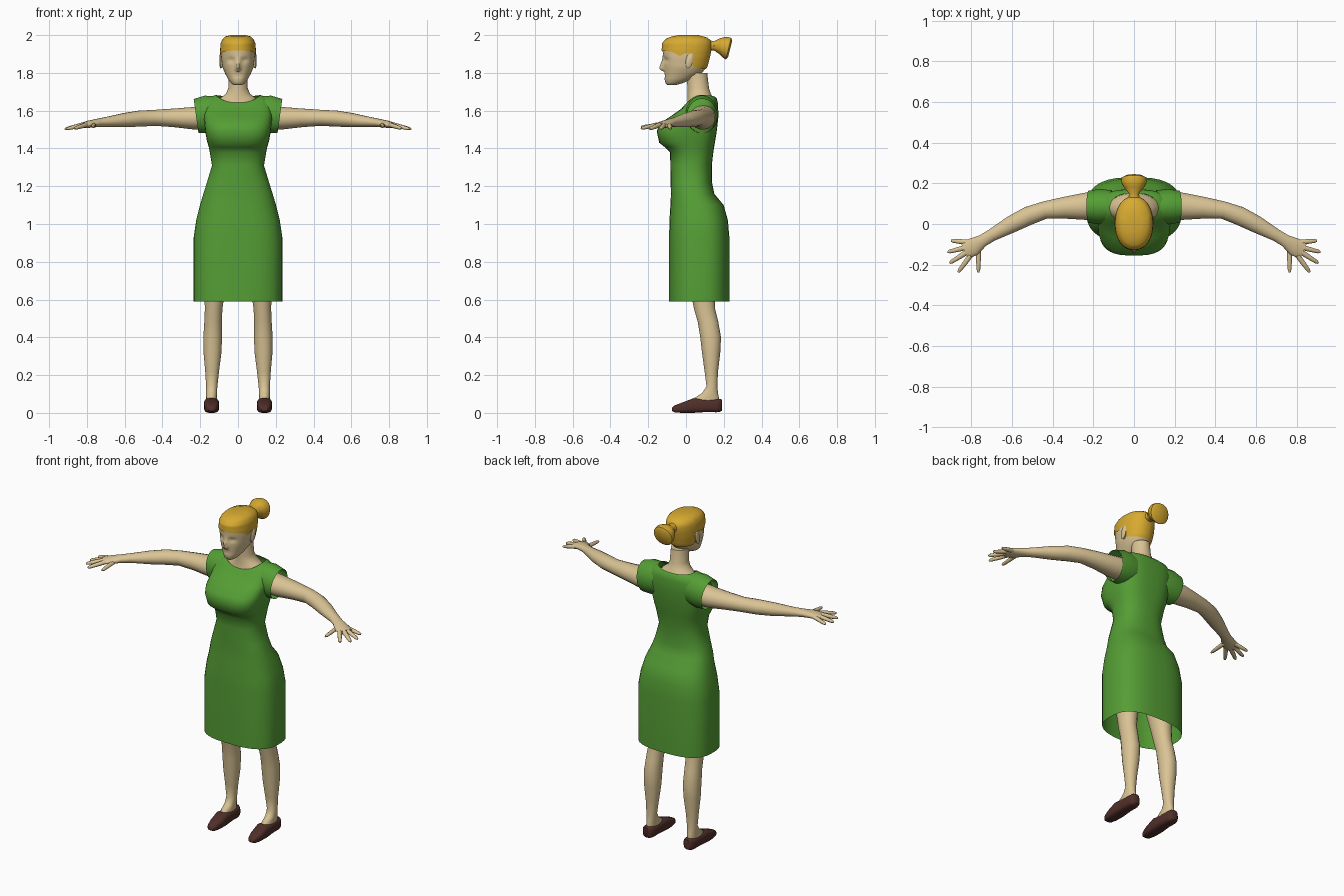
import bpy, bmesh, math
from mathutils import Vector


def material(name, rgb):
    m = bpy.data.materials.new(name)
    m.diffuse_color = (*rgb, 1)
    return m


SKIN = material("skin", (0.70, 0.55, 0.30))
GREEN = material("green_cloth", (0.09, 0.34, 0.035))
BLONDE = material("blonde", (0.68, 0.40, 0.03))
BROWN = material("brown_leather", (0.08, 0.028, 0.022))


def loft(name, rings, mat, caps=(True, True), mirror=False, angle=50):
    """Skin equal-length closed rings of points into one mesh."""
    bm = bmesh.new()
    rows = [[bm.verts.new(p) for p in r] for r in rings]
    n = len(rows[0])
    for a, b in zip(rows, rows[1:]):
        for i in range(n):
            j = (i + 1) % n
            bm.faces.new((a[i], a[j], b[j], b[i]))
    if caps[0]:
        bm.faces.new(rows[0][::-1])
    if caps[1]:
        bm.faces.new(rows[-1])
    bmesh.ops.recalc_face_normals(bm, faces=bm.faces)
    me = bpy.data.meshes.new(name)
    bm.to_mesh(me)
    bm.free()
    ob = bpy.data.objects.new(name, me)
    bpy.context.collection.objects.link(ob)
    me.materials.append(mat)
    if mirror:
        ob.modifiers.new("mirror", "MIRROR").use_clip = False
    bpy.ops.object.select_all(action="DESELECT")
    ob.select_set(True)
    bpy.context.view_layer.objects.active = ob
    bpy.ops.object.shade_smooth_by_angle(angle=math.radians(angle))
    return ob


def unit(count, n=2.0):
    """Points of a unit superellipse."""
    out = []
    for i in range(count):
        t = 2 * math.pi * (i + 0.5) / count
        c, s = math.cos(t), math.sin(t)
        out.append((math.copysign(abs(c) ** (2 / n), c), math.copysign(abs(s) ** (2 / n), s)))
    return out


def interp(table, v):
    """Piecewise linear lookup in rows of (key, values...)."""
    if v <= table[0][0]:
        return table[0][1:]
    for a, b in zip(table, table[1:]):
        if v <= b[0]:
            f = (v - a[0]) / (b[0] - a[0])
            return tuple(p + (q - p) * f for p, q in zip(a[1:], b[1:]))
    return table[-1][1:]


def flat_ring(z, hw, y0, y1, xc=0.0, n=2.0, count=24):
    return [(xc + hw * c, (y0 + y1) / 2 + (y1 - y0) / 2 * s, z) for c, s in unit(count, n)]


def tube(name, stations, mat, count=16, caps=(True, True)):
    """Mirrored tube through (x, y, z, side radius, up radius)."""
    pts = [Vector(s[:3]) for s in stations]
    rings = []
    for i, s in enumerate(stations):
        t = (pts[min(i + 1, len(pts) - 1)] - pts[max(i - 1, 0)]).normalized()
        side = t.cross(Vector((0, 0, 1))).normalized()
        up = side.cross(t)
        rings.append([pts[i] + side * s[3] * c + up * s[4] * d for c, d in unit(count)])
    return loft(name, rings, mat, caps, True)


# Dress: front z, side z, back z, half width, front y, back y, squareness
dress = [
    (0.59, 0.59, 0.59, 0.235, -0.09, 0.23, 2.7), (0.93, 0.93, 0.93, 0.235, -0.09, 0.23, 2.7),
    (1.02, 1.02, 1.02, 0.222, -0.088, 0.222, 2.6), (1.10, 1.10, 1.10, 0.202, -0.083, 0.20, 2.5),
    (1.16, 1.16, 1.16, 0.184, -0.08, 0.15, 2.5), (1.22, 1.22, 1.22, 0.165, -0.082, 0.138, 2.4),
    (1.31, 1.31, 1.31, 0.138, -0.083, 0.137, 2.4), (1.38, 1.38, 1.38, 0.150, -0.085, 0.145, 2.5),
    (1.405, 1.41, 1.41, 0.156, -0.11, 0.15, 2.7), (1.43, 1.44, 1.44, 0.165, -0.142, 0.155, 2.9),
    (1.49, 1.49, 1.49, 0.174, -0.155, 0.163, 3.0), (1.53, 1.53, 1.53, 0.178, -0.142, 0.168, 2.9),
    (1.575, 1.58, 1.58, 0.182, -0.075, 0.171, 2.8), (1.61, 1.64, 1.635, 0.176, -0.025, 0.17, 2.8),
    (1.63, 1.672, 1.665, 0.150, -0.008, 0.163, 2.6), (1.642, 1.683, 1.675, 0.118, 0.005, 0.153, 2.3)]
rings = []
for zf, zs, zb, hw, y0, y1, n in dress:
    rings.append([(hw * c, (y0 + y1) / 2 + (y1 - y0) / 2 * s,
                   zs + ((zb if s > 0 else zf) - zs) * s * s) for c, s in unit(36, n)])
loft("dress", rings, GREEN, (False, False))

# Cap sleeves
tube("cap_sleeve", [(0.11, 0.085, 1.585, 0.082, 0.095), (0.165, 0.085, 1.58, 0.088, 0.101),
                    (0.222, 0.085, 1.572, 0.080, 0.092)], GREEN, 20, (False, False))

# Arms with flattened palms
tube("arm", [(0.15, 0.09, 1.565, 0.07, 0.065), (0.24, 0.087, 1.56, 0.068, 0.06),
             (0.34, 0.080, 1.562, 0.055, 0.050), (0.44, 0.068, 1.562, 0.044, 0.043),
             (0.52, 0.040, 1.558, 0.047, 0.043), (0.60, 0.0, 1.550, 0.043, 0.038),
             (0.70, -0.055, 1.540, 0.031, 0.026), (0.745, -0.082, 1.535, 0.031, 0.022),
             (0.79, -0.112, 1.528, 0.045, 0.019), (0.832, -0.133, 1.521, 0.043, 0.013)], SKIN)

# Spread fingers and thumb: base x, y and tip x, y, z
digits = {"little_finger": (0.815, -0.09, 0.90, -0.082, 1.506),
          "ring_finger": (0.825, -0.115, 0.917, -0.138, 1.502),
          "middle_finger": (0.825, -0.14, 0.907, -0.192, 1.503),
          "index_finger": (0.805, -0.155, 0.865, -0.237, 1.506),
          "thumb": (0.765, -0.115, 0.766, -0.238, 1.515)}
for name, (bx, by, tx, ty, tz) in digits.items():
    a, b = Vector((bx, by, 1.525)), Vector((tx, ty, tz))
    tube(name, [(*a.lerp(b, f), r, r * 0.9) for f, r in
                ((0, 0.014), (0.5, 0.0125), (0.88, 0.010), (1, 0.005))], SKIN, 8)

# Legs: z, half width, front y, back y, centre x
legs = [(0.03, 0.028, 0.03, 0.175, 0.14), (0.08, 0.029, 0.045, 0.175, 0.14),
        (0.105, 0.029, 0.085, 0.170, 0.14), (0.14, 0.030, 0.108, 0.166, 0.139),
        (0.22, 0.037, 0.098, 0.170, 0.137), (0.32, 0.048, 0.084, 0.182, 0.135),
        (0.40, 0.050, 0.075, 0.186, 0.134), (0.48, 0.047, 0.062, 0.172, 0.132),
        (0.55, 0.047, 0.042, 0.155, 0.129), (0.62, 0.053, 0.028, 0.152, 0.125),
        (0.78, 0.075, -0.01, 0.170, 0.115), (0.92, 0.090, -0.04, 0.195, 0.110)]
loft("leg", [flat_ring(z, hw, y0, y1, xc, 2.1, 20) for z, hw, y0, y1, xc in legs], SKIN, mirror=True)

# Shoes: y, bottom z, top z, half width
shoes = [(-0.073, 0.010, 0.028, 0.016), (-0.06, 0.002, 0.040, 0.026), (-0.02, 0.0, 0.055, 0.037),
         (0.04, 0.0, 0.078, 0.041), (0.10, 0.004, 0.073, 0.037), (0.16, 0.003, 0.072, 0.036),
         (0.18, 0.005, 0.075, 0.030), (0.191, 0.012, 0.070, 0.018)]
loft("shoe", [[(0.14 + hw * c, y, (z0 + z1) / 2 + (z1 - z0) / 2 * s) for c, s in unit(20, 3.2)]
              for y, z0, z1, hw in shoes], BROWN, mirror=True)

# Neck, flaring into the neckline
neck = [(1.62, 0.125, 0.0, 0.155), (1.645, 0.115, 0.006, 0.152), (1.67, 0.090, 0.008, 0.143),
        (1.69, 0.064, 0.008, 0.132), (1.72, 0.052, 0.008, 0.122), (1.80, 0.050, 0.0, 0.113)]
loft("neck", [flat_ring(*row) for row in neck], SKIN)

# Head profile: z, half width, front y, back y
HEAD = [(1.735, 0.022, -0.098, -0.055), (1.745, 0.036, -0.108, -0.02), (1.765, 0.052, -0.113, 0.03),
        (1.80, 0.070, -0.115, 0.085), (1.83, 0.082, -0.117, 0.108), (1.88, 0.089, -0.121, 0.122),
        (1.92, 0.090, -0.124, 0.130), (1.955, 0.087, -0.122, 0.132), (1.977, 0.077, -0.103, 0.120),
        (1.99, 0.060, -0.07, 0.095), (1.996, 0.035, -0.03, 0.06)]
NOSE = [(1.805, 0.0), (1.815, 0.75), (1.825, 1.0), (1.88, 0.15), (1.90, 0.0)]


def head_point(c, s, z, grow=0.0):
    hw, y0, y1 = interp(HEAD, z)
    return (hw + grow) * c, (y0 + y1) / 2 + ((y1 - y0) / 2 + grow) * s, z


rings = []
for k in range(27):
    z = 1.735 + 0.01 * k
    ring = []
    for c, s in unit(64, 2.15):
        x, y, _ = head_point(c, s, z)
        if s < 0:  # nose ridge, eye sockets and mouth line
            y -= 0.029 * interp(NOSE, z)[0] * math.exp(-(x / 0.013) ** 2)
            y += 0.011 * math.exp(-((abs(x) - 0.036) / 0.02) ** 2 - ((z - 1.868) / 0.012) ** 2)
            y += 0.004 * math.exp(-(x / 0.025) ** 2 - ((z - 1.785) / 0.007) ** 2)
        ring.append((x, y, z))
    rings.append(ring)
loft("head", rings, SKIN)

# Ears
loft("ear", [[(x, 0.018 + r * 0.02 * c + 0.008 * s * r, 1.865 + r * 0.042 * s) for c, s in unit(14)]
             for x, r in ((0.075, 0.8), (0.092, 1.0), (0.097, 0.75))], SKIN, mirror=True)

# Hair cap: same head profile, slightly larger, with a shaped hairline
HAIRLINE = [(-0.12, 1.918), (-0.07, 1.912), (-0.03, 1.888), (-0.005, 1.905), (0.022, 1.90),
            (0.04, 1.83), (0.11, 1.82)]
rings = []
for k in range(15):
    ring = []
    for c, s in unit(64, 2.15):
        low = interp(HAIRLINE, head_point(c, s, 1.88)[1])[0]
        z = low + (1.996 - low) * k / 14
        x, y, _ = head_point(c, s, z, 0.005)
        ring.append((x, y, z + 0.004 * k / 14))
    rings.append(ring)
loft("hair", rings, BLONDE, (False, True))

# Ponytail: centre y, centre z, half width, half height, lean
tail = [(0.115, 1.945, 0.032, 0.030, 0.0), (0.148, 1.943, 0.024, 0.024, 0.0),
        (0.18, 1.942, 0.050, 0.043, 0.003), (0.205, 1.936, 0.063, 0.056, 0.010),
        (0.225, 1.928, 0.062, 0.058, 0.014), (0.234, 1.927, 0.045, 0.044, 0.011)]
loft("ponytail", [[(w * c, y + lean * s, z + h * s) for c, s in unit(20, 2.2)]
                  for y, z, w, h, lean in tail], BLONDE)
